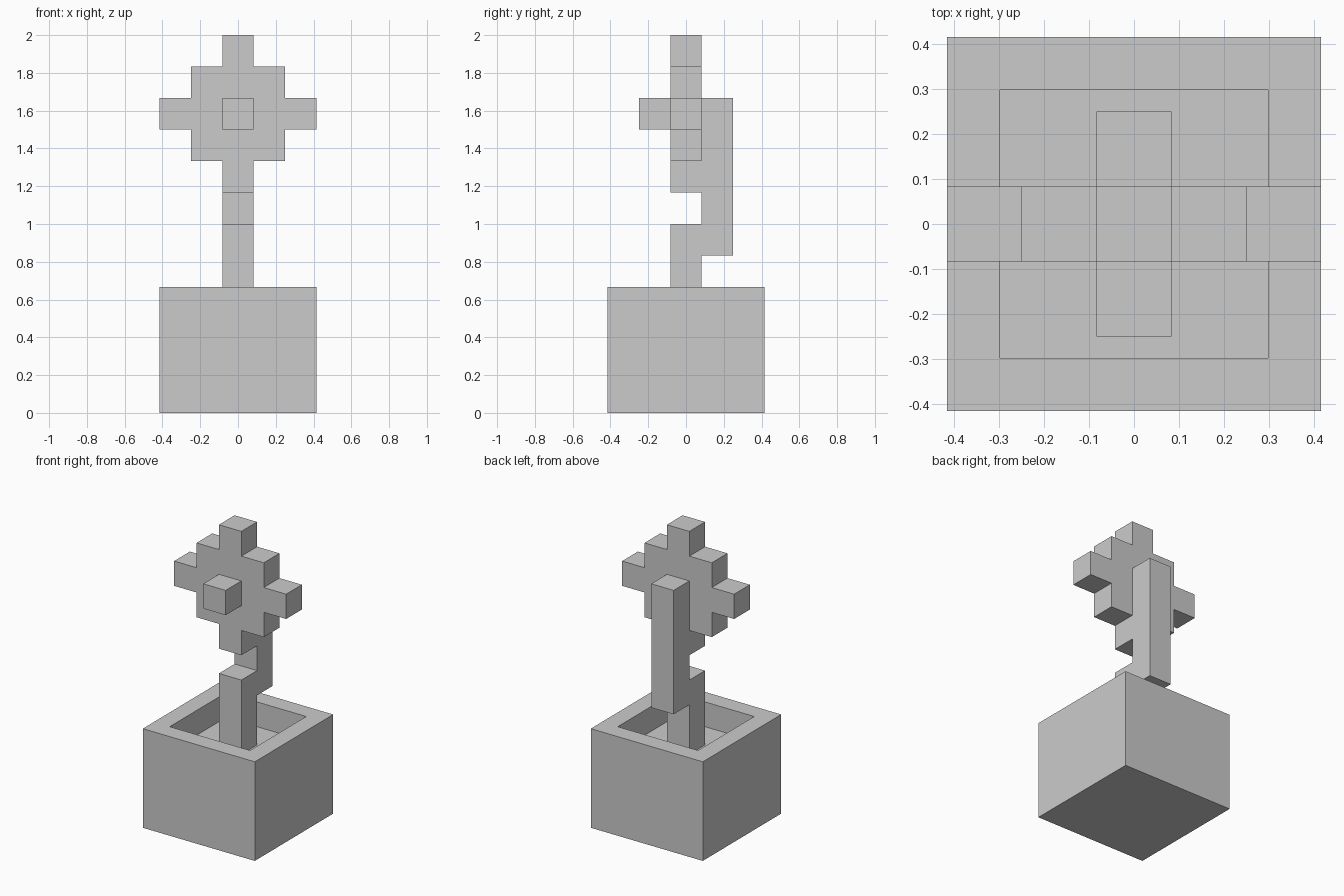
import bpy, bmesh
from mathutils import Vector

if "Cube" in bpy.data.objects:
    bpy.data.objects.remove(bpy.data.objects["Cube"])

U = 1 / 6  # one block


def finish(bm, name):
    bmesh.ops.recalc_face_normals(bm, faces=bm.faces)
    mesh = bpy.data.meshes.new(name)
    bm.to_mesh(mesh)
    bm.free()
    obj = bpy.data.objects.new(name, mesh)
    bpy.context.collection.objects.link(obj)
    return obj


def box(size, centre):
    bm = bmesh.new()
    bmesh.ops.create_cube(bm, size=1)
    bmesh.ops.scale(bm, vec=Vector(size) * U, verts=bm.verts)
    bmesh.ops.translate(bm, vec=Vector(centre) * U, verts=bm.verts)
    return bm


def extrude_outline(name, points, direction):
    bm = bmesh.new()
    face = bm.faces.new([bm.verts.new(Vector(p) * U) for p in points])
    new = bmesh.ops.extrude_face_region(bm, geom=[face], use_keep_orig=True)["geom"]
    verts = [g for g in new if isinstance(g, bmesh.types.BMVert)]
    bmesh.ops.translate(bm, vec=Vector(direction) * U, verts=verts)
    return finish(bm, name)


# Pot: block with a square recess one block deep
bm = box((5, 5, 4), (0, 0, 2))
bm.normal_update()
top = max(bm.faces, key=lambda f: f.calc_center_median().z)
bmesh.ops.inset_region(bm, faces=[top], thickness=U)
floor = bmesh.ops.extrude_discrete_faces(bm, faces=[top])["faces"][0]
bmesh.ops.translate(bm, vec=(0, 0, -U), verts=floor.verts)
finish(bm, "pot")

# Stem: stepped side profile, bending back behind the flower
side = [(-.5, 3), (.5, 3), (.5, 5), (1.5, 5), (1.5, 10), (.5, 10), (.5, 6), (-.5, 6)]
extrude_outline("stem", [(-.5, y, z) for y, z in side], (1, 0, 0))

# Flower head: one stepped quarter mirrored round the centre
quarter = [(2.5, .5), (1.5, .5), (1.5, 1.5), (.5, 1.5), (.5, 2.5)]
half = quarter + [(-x, z) for x, z in reversed(quarter)]
outline = half + [(-x, -z) for x, z in half]
extrude_outline("flower_petals", [(x, -.5, z + 9.5) for x, z in outline], (0, 1, 0))

# Raised flower centre
finish(box((1, 1, 1), (0, -1, 9.5)), "flower_centre")
